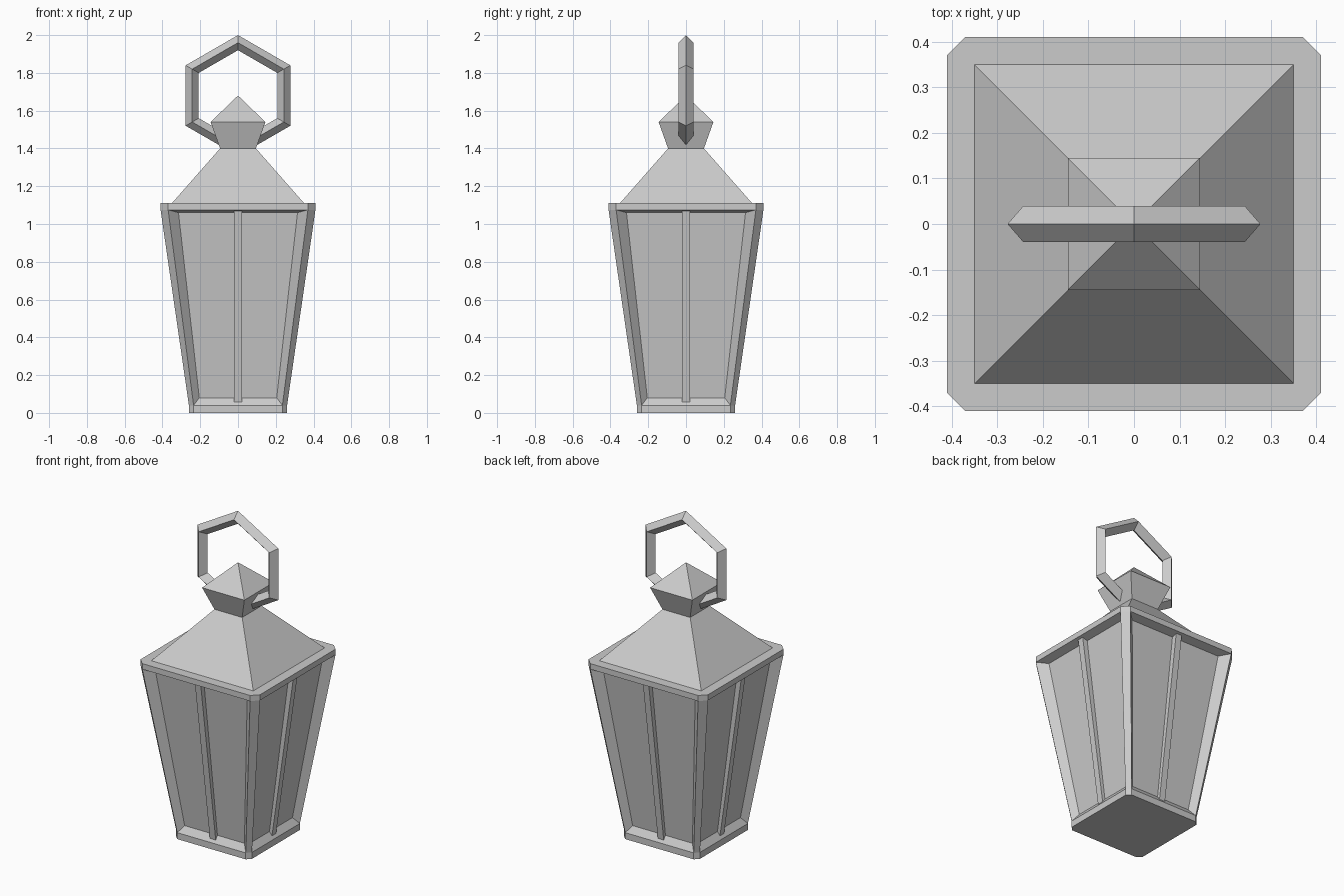
import bpy, bmesh
from math import pi
from mathutils import Matrix

cube = bpy.data.objects.get("Cube")
if cube:
    bpy.data.objects.remove(cube, do_unlink=True)

metal = bpy.data.materials.new("light_grey")
metal.use_nodes = True
grey = (0.6, 0.6, 0.6, 1)
metal.diffuse_color = grey
metal.node_tree.nodes["Principled BSDF"].inputs["Base Color"].default_value = grey


def finish(bm, name):
    bmesh.ops.recalc_face_normals(bm, faces=bm.faces)
    mesh = bpy.data.meshes.new(name)
    bm.to_mesh(mesh)
    bm.free()
    mesh.materials.append(metal)
    obj = bpy.data.objects.new(name, mesh)
    bpy.context.collection.objects.link(obj)
    return obj


def loop(bm, half, cut, z):
    """Square outline with clipped corners; even edges are the flat sides."""
    verts = []
    for i in range(4):
        turn = Matrix.Rotation(i * pi / 2, 3, 'Z')
        for x in (cut - half, half - cut):
            co = turn @ Matrix.Translation((x, -half, z)).translation
            verts.append(bm.verts.new(co))
    return verts


def bridge(bm, a, b, skip_even=False):
    n = len(a)
    for i in range(n):
        if not (skip_even and i % 2 == 0):
            bm.faces.new((a[i], a[(i + 1) % n], b[(i + 1) % n], b[i]))


# Body frame: vertical lower and upper bands, clipped corner posts, recessed panes
bm = bmesh.new()
floor = loop(bm, 0.26, 0.025, 0)
sill = loop(bm, 0.26, 0.025, 0.04)
lintel = loop(bm, 0.41, 0.04, 1.075)
rim = loop(bm, 0.41, 0.04, 1.11)
bridge(bm, floor, sill)
bridge(bm, sill, lintel, skip_even=True)
bridge(bm, lintel, rim)
bm.faces.new(floor)
bm.faces.new(rim)
for i in range(4):
    turn = Matrix.Rotation(i * pi / 2, 3, 'Z')
    outer = [sill[2 * i], sill[2 * i + 1], lintel[2 * i + 1], lintel[2 * i]]
    inner = []
    for x, y, z in ((-0.205, -0.23, 0.08), (0.205, -0.23, 0.08),
                    (0.315, -0.36, 1.06), (-0.315, -0.36, 1.06)):
        inner.append(bm.verts.new(turn @ Matrix.Translation((x, y, z)).translation))
    bridge(bm, outer, inner)
    bm.faces.new(inner)
finish(bm, "lantern_body")

# Central glazing bar on each side
for i, side in enumerate(("front", "left", "back", "right")):
    bm = bmesh.new()
    bmesh.ops.create_cube(bm, size=1)
    for v in bm.verts:
        top, outside = v.co.z > 0, v.co.y < 0
        face = 0.394 if top else 0.247
        v.co = (v.co.x * 0.04, -face if outside else 0.04 - face, 1.075 if top else 0.057)
    bm.transform(Matrix.Rotation(i * pi / 2, 4, 'Z'))
    finish(bm, side + "_glazing_bar")


def square_stack(name, levels):
    """Square-section solid through (half width, height) levels; zero makes a tip."""
    bm = bmesh.new()
    previous = None
    for half, z in levels:
        if half == 0:
            tip = bm.verts.new((0, 0, z))
            for i in range(4):
                bm.faces.new((previous[i], previous[(i + 1) % 4], tip))
            previous = None
            break
        ring = [bm.verts.new((sx * half, sy * half, z))
                for sx, sy in ((-1, -1), (1, -1), (1, 1), (-1, 1))]
        if previous:
            bridge(bm, previous, ring)
        else:
            bm.faces.new(ring)
        previous = ring
    if previous:
        bm.faces.new(previous)
    return finish(bm, name)


square_stack("roof", ((0.35, 1.11), (0.095, 1.40)))
square_stack("finial", ((0.095, 1.40), (0.145, 1.54), (0, 1.68)))

# Six-sided carrying ring with a diamond section, point upward
bpy.ops.mesh.primitive_torus_add(major_segments=6, minor_segments=4,
                                 major_radius=0.28, minor_radius=0.04)
handle = bpy.context.object
handle.name = "carrying_ring"
handle.data.transform(Matrix.Translation((0, 0, 1.68)) @ Matrix.Rotation(pi / 2, 4, 'X')
                      @ Matrix.Rotation(pi / 2, 4, 'Z'))
handle.data.materials.append(metal)
